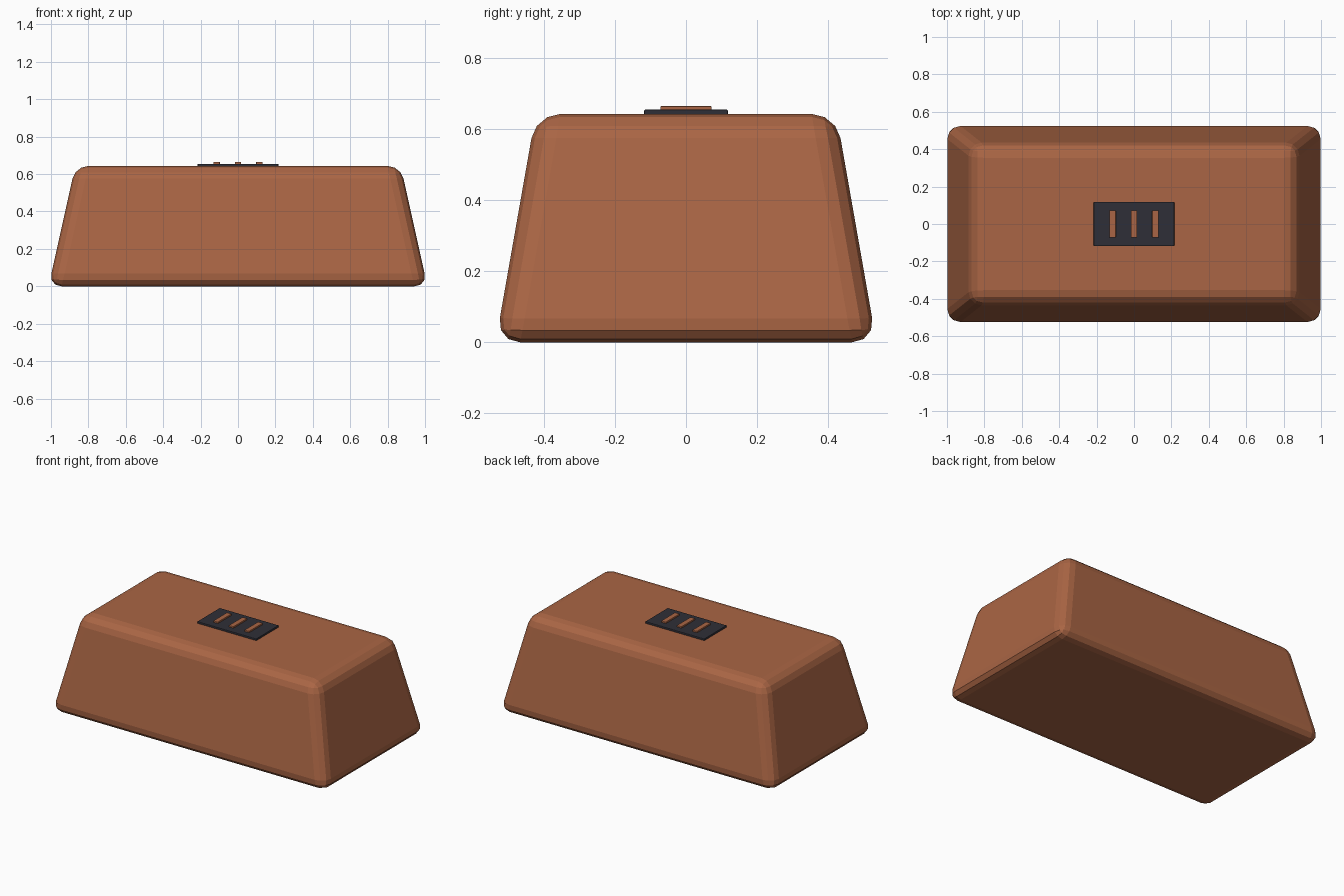
import bpy, bmesh

if "Cube" in bpy.data.objects:
    bpy.data.objects.remove(bpy.data.objects["Cube"])


def material(name, rgb):
    m = bpy.data.materials.new(name)
    m.diffuse_color = (*rgb, 1)
    m.use_nodes = True
    m.node_tree.nodes["Principled BSDF"].inputs["Base Color"].default_value = m.diffuse_color
    return m


brown = material("clay brown", (0.40, 0.13, 0.058))
dark = material("charcoal", (0.028, 0.028, 0.038))


def block(name, bottom, top, z0, z1, mat, bevel, segments, x=0):
    """Bevelled box whose bottom and top half sizes may differ."""
    bm = bmesh.new()
    bmesh.ops.create_cube(bm, size=2)
    for v in bm.verts:
        hx, hy = top if v.co.z > 0 else bottom
        v.co = (v.co.x * hx + x, v.co.y * hy, z1 if v.co.z > 0 else z0)
    bmesh.ops.bevel(bm, geom=bm.edges[:], offset=bevel, segments=segments,
                    profile=0.5, affect='EDGES')
    bmesh.ops.recalc_face_normals(bm, faces=bm.faces[:])
    mesh = bpy.data.meshes.new(name)
    bm.to_mesh(mesh)
    bm.free()
    mesh.materials.append(mat)
    ob = bpy.data.objects.new(name, mesh)
    bpy.context.collection.objects.link(ob)
    return ob


# Tapered body with rounded edges
block("body", (1.013, 0.536), (0.870, 0.423), 0, 0.643, brown, 0.069, 3)

# Dark plate on top
block("top_plate", (0.216, 0.118), (0.216, 0.118), 0.637, 0.655, dark, 0.004, 2)

# Three raised bars on the plate
for i in (-1, 0, 1):
    block("plate_bar", (0.017, 0.072), (0.017, 0.072), 0.650, 0.665, brown,
          0.003, 2, x=i * 0.114)
